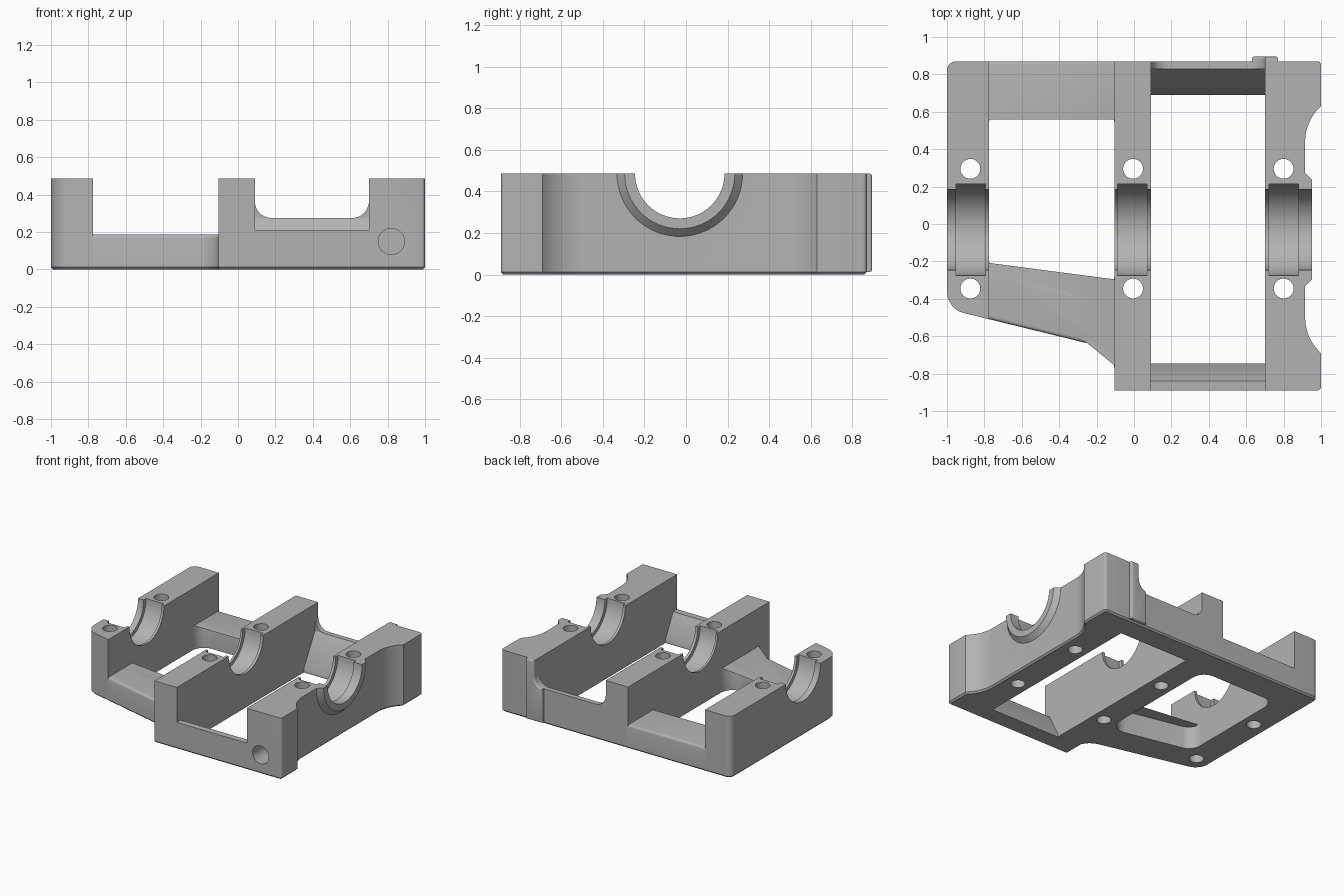
import bpy, bmesh
from math import cos, sin, radians, pi
from mathutils import Matrix, Vector

if "Cube" in bpy.data.objects:
    bpy.data.objects.remove(bpy.data.objects["Cube"], do_unlink=True)

TOP = 0.485        # height of the walls
BORE_Y = -0.03     # bearing axis
BACK, FRONT = 0.87, -0.89

metal = bpy.data.materials.new("cast_metal_grey")
metal.use_nodes = True
grey = (0.45, 0.45, 0.45, 1)
metal.diffuse_color = grey
metal.node_tree.nodes["Principled BSDF"].inputs["Base Color"].default_value = grey


def arc(cx, cy, r, start, end, n=10):
    angles = [radians(start + (end - start) * i / n) for i in range(n + 1)]
    return [(cx + r * cos(a), cy + r * sin(a)) for a in angles]


def finish(name, bm):
    bmesh.ops.recalc_face_normals(bm, faces=bm.faces)
    mesh = bpy.data.meshes.new(name)
    bm.to_mesh(mesh)
    bm.free()
    mesh.materials.append(metal)
    obj = bpy.data.objects.new(name, mesh)
    bpy.context.collection.objects.link(obj)
    return obj


def bevel(bm, rule, size, segments):
    edges = [e for e in bm.edges if rule(e)]
    if edges:
        bmesh.ops.bevel(bm, geom=edges, offset=size, segments=segments,
                        profile=0.5, affect='EDGES', clamp_overlap=False)


def prism(name, outline, lo, hi, axis="z", rim=None, round_top=0):
    """Extrude an outline along an axis; rim picks bottom edges to chamfer."""
    place = {"x": lambda a, b, t: (t, a, b),
             "y": lambda a, b, t: (a, t, b),
             "z": lambda a, b, t: (a, b, t)}[axis]
    k = "xyz".index(axis)
    bm = bmesh.new()
    face = bm.faces.new([bm.verts.new(place(a, b, lo)) for a, b in outline])
    new = bmesh.ops.extrude_face_region(bm, geom=[face])["geom"]
    step = Vector((0, 0, 0))
    step[k] = hi - lo
    bmesh.ops.translate(bm, vec=step,
                        verts=[v for v in new if isinstance(v, bmesh.types.BMVert)])
    bmesh.ops.recalc_face_normals(bm, faces=bm.faces)

    def at(e, level):
        return all(abs(v.co[k] - level) < 1e-5 for v in e.verts)
    if round_top:
        bevel(bm, lambda e: at(e, hi), round_top, 4)
    if rim:
        bevel(bm, lambda e: at(e, lo) and rim((e.verts[0].co + e.verts[1].co) / 2), 0.012, 1)
    return finish(name, bm)


def cone(name, r1, r2, centre, length, axis):
    bm = bmesh.new()
    turn = Matrix.Rotation(pi / 2, 4, axis.upper()) if axis != "z" else Matrix()
    bmesh.ops.create_cone(bm, cap_ends=True, segments=64, radius1=r1, radius2=r2,
                          depth=length, matrix=Matrix.Translation(centre) @ turn)
    return finish(name, bm)


def combine(target, tool, mode):
    mod = target.modifiers.new("join_or_cut", 'BOOLEAN')
    mod.object, mod.operation, mod.solver = tool, mode, 'EXACT'
    bpy.context.view_layer.objects.active = target
    bpy.ops.object.modifier_apply(modifier=mod.name)
    bpy.data.objects.remove(tool, do_unlink=True)


# Three bearing walls
left = [(-0.775, -0.509), (-0.775, BACK)] + arc(-0.95, 0.82, 0.05, 90, 180) \
    + arc(-0.88, -0.36, 0.12, 180, 256)
left_wall = prism("outer_wall", left, 0, TOP, rim=lambda c: c.x < -0.78)

middle = [(-0.105, FRONT), (0.09, FRONT), (0.09, BACK), (-0.105, BACK)]
middle_wall = prism("middle_wall", middle, 0, TOP, rim=lambda c: abs(c.y) > 0.8)

right = [(0.7, FRONT)] + arc(0.98, FRONT + 0.02, 0.02, 270, 360, 4) \
    + arc(1.17, -0.5, 0.255, 228.2, 180) + arc(1.17, 0.44, 0.255, 180, 131.8) \
    + arc(0.98, BACK - 0.02, 0.02, 0, 90, 4) + [(0.7, BACK)]
right_wall = prism("notched_wall", right, 0, TOP, rim=lambda c: c.x > 0.71)

# Half collar around the bore on the notched wall
collar_bm = bmesh.new()
bmesh.ops.create_cone(collar_bm, cap_ends=True, segments=64, radius1=0.365, radius2=0.265, depth=0.1,
                      matrix=Matrix.Translation((0.902, BORE_Y, TOP)) @ Matrix.Rotation(pi / 2, 4, 'Y'))
cut = bmesh.ops.bisect_plane(collar_bm, geom=collar_bm.verts[:] + collar_bm.edges[:] + collar_bm.faces[:],
                             plane_co=(0, 0, TOP), plane_no=(0, 0, 1), clear_outer=True)
bmesh.ops.holes_fill(collar_bm, edges=[e for e in collar_bm.edges if e.is_boundary])
combine(right_wall, finish("collar", collar_bm), 'UNION')

# Bearing bores, shell grooves and bolt holes
for wall, x, groove in ((left_wall, -0.875, -0.873), (middle_wall, -0.005, -0.01),
                        (right_wall, 0.8, 0.8)):
    combine(wall, cone("bore", 0.215, 0.215, (x, BORE_Y, TOP), 0.6, "y"), 'DIFFERENCE')
    combine(wall, cone("groove", 0.245, 0.245, (groove, BORE_Y, TOP), 0.157, "y"), 'DIFFERENCE')
    for y in (0.295, -0.345):
        combine(wall, cone("bolt_hole", 0.053, 0.053, (x, y, 0.2), 1, "z"), 'DIFFERENCE')
combine(right_wall, cone("front_hole", 0.07, 0.07, (0.82, FRONT, 0.15), 0.5, "x"), 'DIFFERENCE')

# Low bars of the left bay
rear = [(-0.795, BACK), (-0.795, 0.54)] + arc(-0.675, 0.54, 0.1, 180, 90) \
    + arc(-0.205, 0.54, 0.1, 90, 0) + [(-0.085, 0.54), (-0.085, BACK)]
prism("rear_left_bar", rear, 0, 0.187, rim=lambda c: c.y > 0.86, round_top=0.018)

slanted = [(-0.795, -0.503), (-0.775, -0.509)] + arc(-0.235, -0.775, 0.13, 76.2, 0) \
    + [(-0.085, -0.775), (-0.085, -0.28)] + arc(-0.215, -0.28, 0.11, 360, 256.2) \
    + arc(-0.675, -0.19, 0.1, 256.2, 180) + [(-0.795, -0.19)]
prism("slanted_front_bar", slanted, 0, 0.187, rim=lambda c: c.y < -0.495, round_top=0.018)

# Sloped bars of the right bay
prism("rear_right_bar", [(0.69, 0), (0.858, 0), (BACK, 0.012), (BACK, 0.275),
                         (0.83, 0.275), (0.69, 0.03)], 0.08, 0.71, "x")
prism("front_right_bar", [(-0.878, 0), (-0.745, 0), (-0.745, 0.03), (-0.84, 0.21),
                          (FRONT, 0.21), (FRONT, 0.012)], 0.08, 0.71, "x")

# Rounded corners above the rear right bar
for side in (-1, 1):
    corner = [(0.1, 0.27), (-0.01, 0.27)] + [(x, z) for x, z in arc(0, 0.365, 0.09, 270, 360)] \
        + [(0.1, 0.365)]
    corner = [(0.395 + side * (0.215 + x), z) for x, z in corner]
    prism("rear_corner_fillet", corner, 0.83, BACK, "y")

# Raised pad on the back
pad = [(0.63, 0.012), (0.77, 0.012), (0.77, TOP), (0.7, TOP)] + arc(0.61, 0.365, 0.09, 0, -77)
prism("back_pad", pad, 0.865, 0.895, "y", round_top=0.012)

# Smooth the curved faces and keep the edges sharp
bpy.ops.object.select_all(action='DESELECT')
for obj in bpy.context.collection.objects:
    if obj.type == 'MESH' and metal.name in obj.data.materials:
        obj.select_set(True)
        bpy.context.view_layer.objects.active = obj
bpy.ops.object.shade_smooth_by_angle(angle=radians(30))
